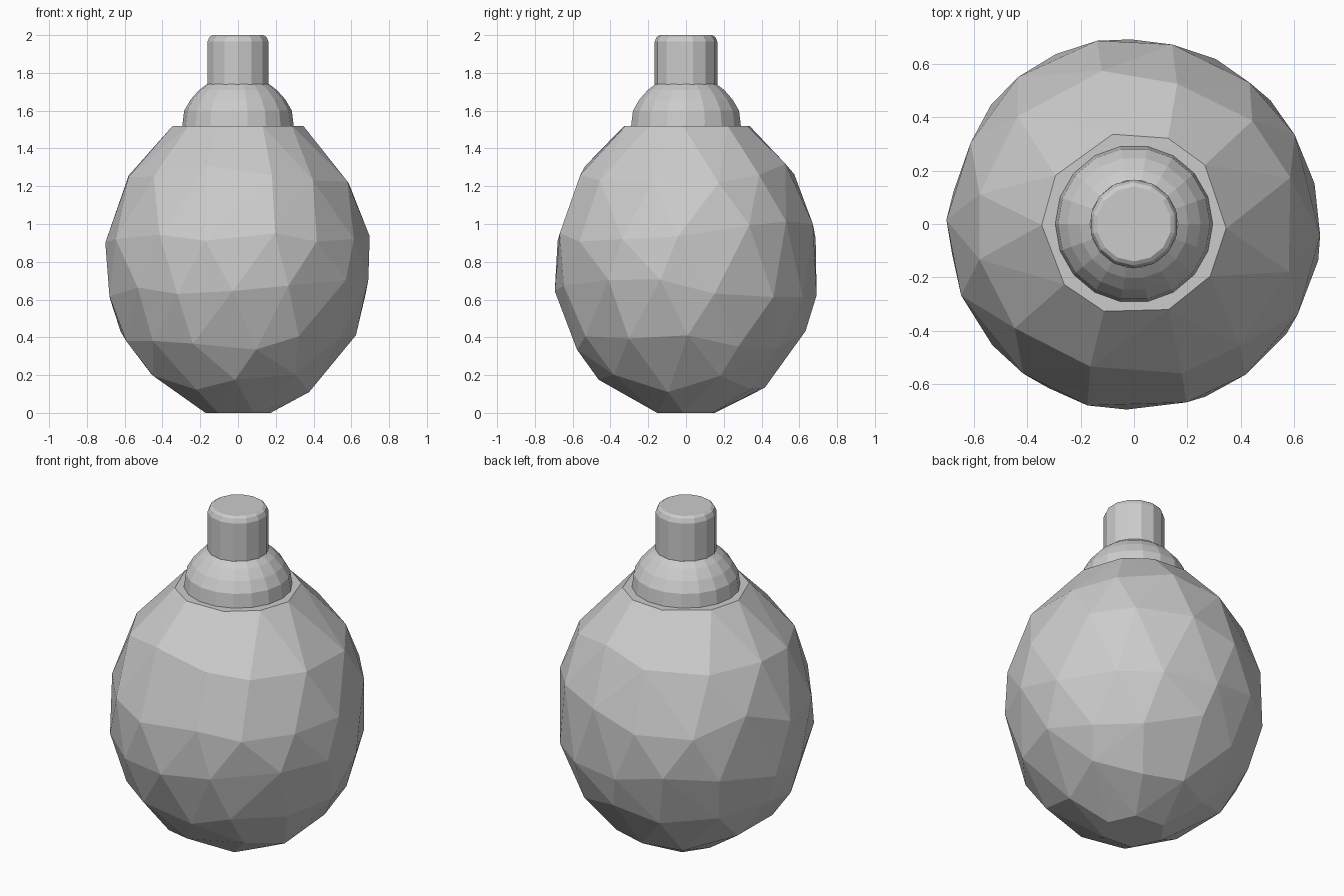
import bpy, bmesh, math, random

if "Cube" in bpy.data.objects:
    bpy.data.objects.remove(bpy.data.objects["Cube"])

random.seed(4)


def finish(bm, name):
    bmesh.ops.recalc_face_normals(bm, faces=bm.faces)
    me = bpy.data.meshes.new(name)
    bm.to_mesh(me)
    bm.free()
    ob = bpy.data.objects.new(name, me)
    bpy.context.collection.objects.link(ob)
    return ob


def turned(name, profile, sides, twist=0.0):
    """Flat-shaded turned part from (radius, z) points, closed at both ends."""
    bm = bmesh.new()
    rings = []
    for r, z in profile:
        rings.append([bm.verts.new((r * math.cos(a), r * math.sin(a), z))
                      for a in (2 * math.pi * i / sides + twist for i in range(sides))])
    for lo, hi in zip(rings, rings[1:]):
        for i in range(sides):
            j = (i + 1) % sides
            bm.faces.new((lo[i], lo[j], hi[j], hi[i]))
    bm.faces.new(rings[0][::-1])
    bm.faces.new(rings[-1])
    return finish(bm, name)


# Bulb body: irregular facets from a hull over scattered points on an ellipsoid
R, H, CZ = 0.708, 0.825, 0.80
rows = [(0.0, 6), (0.16, 10), (0.39, 13), (0.65, 14), (0.96, 14), (1.26, 12), (1.52, 10)]
bm = bmesh.new()
for k, (z0, n) in enumerate(rows):
    inner = 0 < k < len(rows) - 1
    for i in range(n):
        a = 2 * math.pi * (i + 0.5 * (k % 2) + random.uniform(-0.14, 0.14)) / n
        z = z0 + (random.uniform(-0.06, 0.06) if inner else 0)
        r = R * math.sqrt(1 - ((z - CZ) / H) ** 2)
        bm.verts.new((r * math.cos(a), r * math.sin(a), z))
bmesh.ops.convex_hull(bm, input=bm.verts)
finish(bm, "bulb_body")

# Domed collar
turned("collar", [(0.295, 1.52), (0.285, 1.60), (0.25, 1.66), (0.205, 1.71), (0.165, 1.74)], 18)

# Neck with bevelled top
turned("neck", [(0.166, 1.70), (0.166, 1.965), (0.155, 1.99), (0.14, 2.0)], 14, math.pi / 14)
